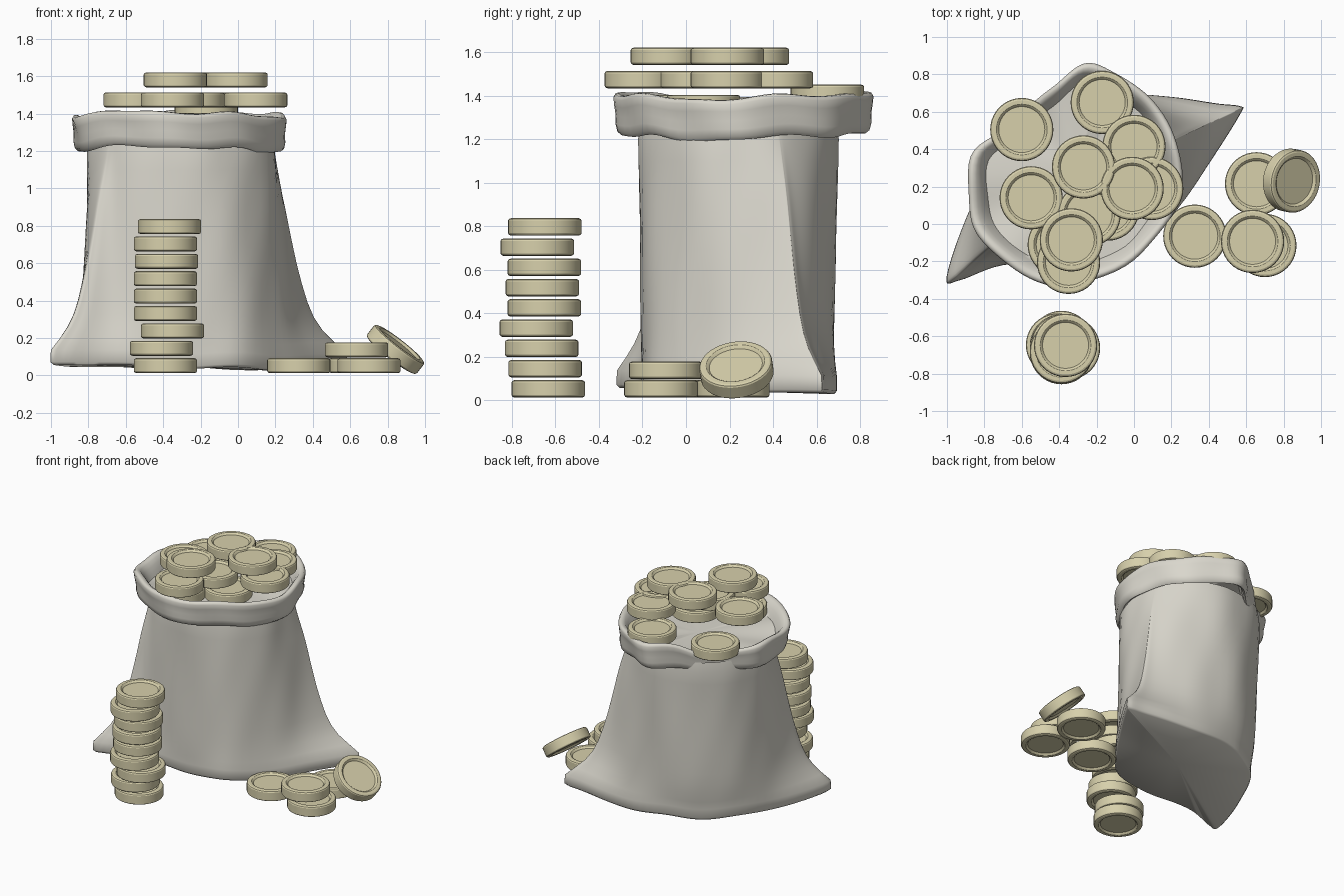
import bpy, bmesh, math
from mathutils import Vector, Euler

if "Cube" in bpy.data.objects:
    bpy.data.objects.remove(bpy.data.objects["Cube"])


def material(name, rgb):
    m = bpy.data.materials.new(name)
    m.diffuse_color = (*rgb, 1)
    m.use_nodes = True
    m.node_tree.nodes["Principled BSDF"].inputs["Base Color"].default_value = m.diffuse_color
    return m


CLOTH = material("pale cloth", (0.70, 0.68, 0.61))
GOLD = material("pale gold", (0.68, 0.63, 0.41))


def finish(bm, name, mat, angle):
    bmesh.ops.recalc_face_normals(bm, faces=bm.faces)
    me = bpy.data.meshes.new(name)
    bm.to_mesh(me)
    bm.free()
    me.materials.append(mat)
    ob = bpy.data.objects.new(name, me)
    bpy.context.collection.objects.link(ob)
    bpy.ops.object.select_all(action='DESELECT')
    ob.select_set(True)
    bpy.context.view_layer.objects.active = ob
    bpy.ops.object.shade_smooth_by_angle(angle=math.radians(angle))
    return ob


def loft(bm, rings, caps=(0, -1)):
    """Bridge closed rings of points and cap the chosen ends."""
    vs = [[bm.verts.new(p) for p in r] for r in rings]
    n = len(vs[0])
    for a, b in zip(vs, vs[1:]):
        for i in range(n):
            j = (i + 1) % n
            bm.faces.new((a[i], a[j], b[j], b[i]))
    for k in caps:
        r = vs[k]
        c = bm.verts.new(sum((v.co for v in r), Vector()) / n)
        for i in range(n):
            bm.faces.new((r[i], r[(i + 1) % n], c))


def closed_spline(pts, per):
    """Closed Catmull-Rom curve through 2D points."""
    out, n = [], len(pts)
    for i in range(n):
        p0, p1, p2, p3 = (Vector(pts[(i + k) % n]) for k in (-1, 0, 1, 2))
        for s in range(per):
            t = s / per
            out.append(0.5 * (2 * p1 + (p2 - p0) * t + (2 * p0 - 5 * p1 + 4 * p2 - p3) * t * t
                              + (3 * p1 - p0 - 3 * p2 + p3) * t ** 3))
    return out


# Sack outlines seen from above: base with two corner ears, and folded collar
base = closed_spline([(-1.0, -0.28), (-0.93, -0.30), (-0.70, -0.22), (-0.35, -0.20), (0.0, -0.16),
                      (0.25, 0.10), (0.41, 0.34), (0.57, 0.59), (0.57, 0.63), (0.45, 0.645),
                      (0.2, 0.68), (-0.1, 0.69), (-0.42, 0.62), (-0.7, 0.42), (-0.87, 0.1)], 6)
collar = closed_spline([(-0.88, 0.08), (-0.80, -0.10), (-0.6, -0.27), (-0.32, -0.33), (0.0, -0.19),
                        (0.19, 0.03), (0.265, 0.25), (0.21, 0.47), (0.09, 0.68), (-0.1, 0.80),
                        (-0.27, 0.86), (-0.45, 0.72), (-0.68, 0.52), (-0.87, 0.36)], 6)
C = Vector((-0.30, 0.24))


def angle(p):
    return math.atan2(p.y - C.y, p.x - C.x)


# Body: blends from the eared base up to the round neck
rings = []
for z, w, s in ((0.04, 1, 0.975), (0.055, 1, 1), (0.12, 0.99, 1), (0.18, 0.84, 1), (0.25, 0.69, 1),
                (0.32, 0.58, 1), (0.4, 0.50, 1), (0.5, 0.43, 1), (0.6, 0.37, 1), (0.7, 0.32, 1),
                (0.8, 0.27, 1), (0.9, 0.22, 1), (1.0, 0.16, 1), (1.1, 0.09, 1), (1.2, 0.02, 1),
                (1.27, 0, 0.98)):
    ring = []
    for b in base:
        a = angle(b)
        n = Vector((C.x + 0.50 * math.cos(a), C.y + 0.46 * math.sin(a)))
        p = n.lerp(b, w)
        fold = 0.010 * math.sin(7 * a + 4 * z) + 0.005 * math.sin(11 * a - 7 * z)
        p = C + (p - C) * (s + fold * (1 - w * 0.7))
        sag = 0.02 * (1 - z / 1.3) * (-p.x - 0.2) + 0.008 * math.sin(5 * a) * (z < 0.2)
        ring.append((p.x, p.y, z + sag))
    rings.append(ring)
bm = bmesh.new()
loft(bm, rings, (0,))

# Folded collar: out under the fold, up the outside, over and down inside
rings = []
for z, s in ((1.26, 0.87), (1.22, 0.90), (1.21, 0.93), (1.225, 0.96), (1.26, 0.975), (1.30, 0.975),
             (1.345, 0.99), (1.38, 1.0), (1.397, 0.985), (1.40, 0.955), (1.388, 0.92), (1.36, 0.885),
             (1.33, 0.855), (1.30, 0.83)):
    ring = []
    for q in collar:
        a = angle(q)
        up = 0.013 * math.cos(2 * a - 2.6) + 0.009 * math.sin(5 * a) + 0.005 * math.sin(9 * a + z * 8)
        # The rim dips under the coin at the back left
        dip = math.exp(-((a - 2.38) / 0.38) ** 2) * (0.02 + 0.05 * max(0, (z - 1.25) / 0.15))
        p = C + (q - C) * s * (1 + 0.010 * math.sin(8 * a + 12 * z))
        ring.append((p.x, p.y, z + up - dip))
    rings.append(ring)
loft(bm, rings, (-1,))
finish(bm, "sack", CLOTH, 60)

# Coin: turned profile with a raised rim and a recessed face on both sides
half = [(0.123, 0.026), (0.133, 0.038), (0.136, 0.040), (0.156, 0.040), (0.165, 0.036), (0.169, 0.029)]
profile = half + [(r, -z) for r, z in reversed(half)]
SEG = 40
bm = bmesh.new()
loft(bm, [[(r * math.cos(2 * math.pi * i / SEG), r * math.sin(2 * math.pi * i / SEG), z)
           for i in range(SEG)] for r, z in profile])
first = finish(bm, "stack_coin_1", GOLD, 20)
coin_mesh = first.data


def coin(name, loc, rot=(0, 0, 0)):
    ob = bpy.data.objects.new(name, coin_mesh)
    bpy.context.collection.objects.link(ob)
    ob.location = loc
    ob.rotation_euler = Euler([math.radians(r) for r in rot])


# Standing stack of nine coins
stack = [(-0.388, -0.633), (-0.409, -0.647), (-0.35, -0.663), (-0.388, -0.688), (-0.393, -0.651),
         (-0.388, -0.66), (-0.398, -0.651), (-0.388, -0.683), (-0.366, -0.649)]
stack[4:8] = [(-0.388, -0.651), (-0.388, -0.66), (-0.382, -0.651), (-0.388, -0.683)]
for i, (x, y) in enumerate(stack):
    if i == 0:
        first.location = (x, y, 0.052)
    else:
        coin(f"stack_coin_{i + 1}", (x, y, 0.052 + 0.093 * i))

# Loose coins on the floor, one leaning
for i, p in enumerate([(0.325, -0.065, 0.052), (0.70, -0.115, 0.052), (0.655, 0.215, 0.052),
                       (0.634, -0.093, 0.137)]):
    coin(f"floor_coin_{i + 1}", p)
coin("leaning_coin", (0.842, 0.232, 0.139), (7, 38, 0))

# Heap in the mouth of the sack, in three layers
heap = [(-0.60, 0.505, 1.36), (-0.17, 0.65, 1.41), (-0.40, -0.11, 1.363), (-0.14, 0.08, 1.363),
        (-0.55, 0.14, 1.473), (-0.35, -0.205, 1.473), (-0.24, 0.05, 1.473), (0.095, 0.19, 1.473),
        (0.0, 0.415, 1.473),
        (-0.335, -0.085, 1.58), (-0.01, 0.19, 1.58), (-0.27, 0.305, 1.58)]
for i, p in enumerate(heap):
    coin(f"heap_coin_{i + 1}", p)
